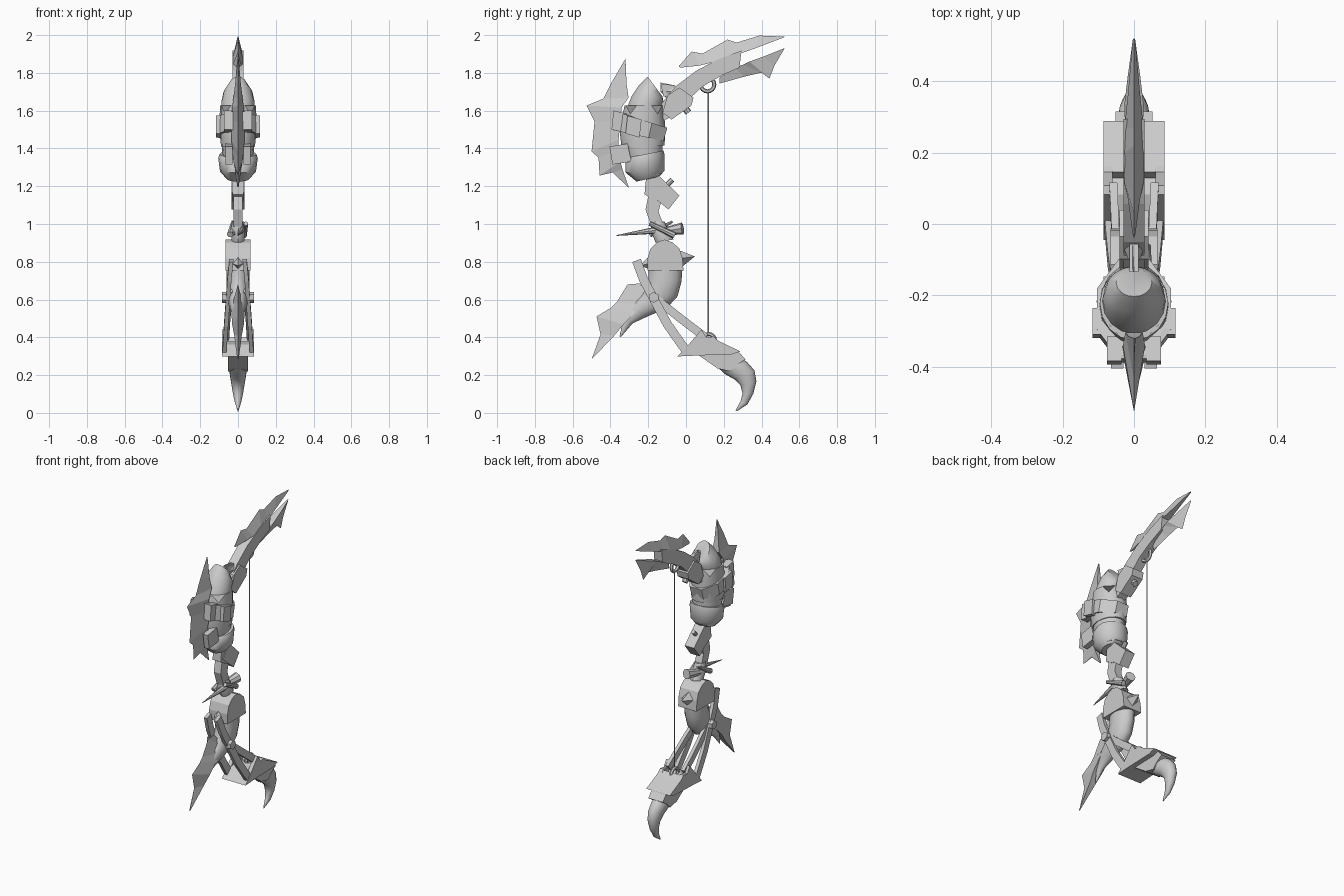
import bpy, bmesh, math
from mathutils import Vector

if "Cube" in bpy.data.objects:
    bpy.data.objects.remove(bpy.data.objects["Cube"])

S = 189.0  # drafting units per scene unit
grey = bpy.data.materials.new("light_grey")
grey.diffuse_color = (0.6, 0.6, 0.6, 1)
grey.use_nodes = True
grey.node_tree.nodes["Principled BSDF"].inputs["Base Color"].default_value = grey.diffuse_color


def P(p, x=0.0):
    """Side-profile drafting point to scene position."""
    return Vector((x, (p[0] - 686.5) / S, (413.5 - p[1]) / S))


def finish(name, bm, smooth=False):
    bmesh.ops.remove_doubles(bm, verts=bm.verts, dist=0.0002)
    bmesh.ops.recalc_face_normals(bm, faces=bm.faces)
    me = bpy.data.meshes.new(name)
    bm.to_mesh(me)
    bm.free()
    me.materials.append(grey)
    ob = bpy.data.objects.new(name, me)
    bpy.context.collection.objects.link(ob)
    if smooth:
        bpy.context.view_layer.objects.active = ob
        ob.select_set(True)
        bpy.ops.object.shade_smooth_by_angle(angle=math.radians(40))
        ob.select_set(False)
    return ob


def prism(name, pts, x0, x1, mirror=False):
    """Side profile extruded across x, optionally on both sides."""
    bm = bmesh.new()
    for s in ((1, -1) if mirror else (1,)):
        a = [bm.verts.new(P(p, s * x0)) for p in pts]
        b = [bm.verts.new(P(p, s * x1)) for p in pts]
        bm.faces.new(a)
        bm.faces.new(b)
        for i in range(len(pts)):
            j = (i + 1) % len(pts)
            bm.faces.new((a[i], a[j], b[j], b[i]))
    return finish(name, bm)


def blade(name, edge, spine, h):
    """Sharp outer edge at x=0, thick spine opposite; equal point counts."""
    bm = bmesh.new()
    n = len(edge)
    w = [h * math.sin(math.pi * (0.04 + 0.92 * i / (n - 1))) for i in range(n)]
    e = [bm.verts.new(P(p)) for p in edge]
    l, r = [[bm.verts.new(P(p, s * w[i])) for i, p in enumerate(spine)] for s in (-1, 1)]
    for i in range(n - 1):
        bm.faces.new((e[i], e[i + 1], l[i + 1], l[i]))
        bm.faces.new((e[i + 1], e[i], r[i], r[i + 1]))
        bm.faces.new((l[i], l[i + 1], r[i + 1], r[i]))
    for i in (0, n - 1):
        bm.faces.new((e[i], l[i], r[i]))
    return finish(name, bm)


def loft(name, secs, n=16, smooth=True, zig=0.0, turn=0.0):
    """Skin over elliptical sections (front y,z, back y,z, half width x)."""
    bm = bmesh.new()
    rings = []
    for k, (ay, az, by, bz, rx) in enumerate(secs):
        a, b = P((ay, az)), P((by, bz))
        ring = []
        for i in range(n):
            t = 2 * math.pi * (i + turn) / n
            v = (a + b) / 2 + (a - b) / 2 * math.cos(t) + Vector((rx * math.sin(t), 0, 0))
            if zig and k == len(secs) - 1 and i % 4 == 2:
                v.z -= zig
            ring.append(bm.verts.new(v))
        rings.append(ring)
    for r, q in zip(rings, rings[1:]):
        for i in range(n):
            bm.faces.new((r[i], r[(i + 1) % n], q[(i + 1) % n], q[i]))
    bm.faces.new(rings[0])
    bm.faces.new(rings[-1])
    return finish(name, bm, smooth)


def rod(name, p, q, r0, r1, n=8, smooth=False):
    """Tapered rod between two scene positions."""
    bm = bmesh.new()
    d = q - p
    m = d.to_track_quat('Z', 'Y').to_matrix().to_4x4()
    m.translation = (p + q) / 2
    bmesh.ops.create_cone(bm, cap_ends=True, segments=n, radius1=r0, radius2=r1,
                          depth=d.length, matrix=m)
    return finish(name, bm, smooth)


def ring(name, c, R, r):
    """String eyelet lying in the side plane."""
    bm = bmesh.new()
    n, m = 16, 6
    v = [[bm.verts.new(P(c) + Vector((r * math.sin(b),
          (R + r * math.cos(b)) * math.cos(a), (R + r * math.cos(b)) * math.sin(a))))
          for b in [2 * math.pi * j / m for j in range(m)]]
         for a in [2 * math.pi * i / n for i in range(n)]]
    for i in range(n):
        for j in range(m):
            k, l = (i + 1) % n, (j + 1) % m
            bm.faces.new((v[i][j], v[k][j], v[k][l], v[i][l]))
    return finish(name, bm, True)


# Upper front fin
blade("front_fin",
      [(626, 59), (612, 83), (604, 99), (587, 106), (595, 122), (592, 152), (599, 158),
       (600, 176), (613, 173), (629, 188)],
      [(626, 60), (627, 84), (629, 98), (622, 108), (621, 122), (619, 140), (619, 150),
       (621, 162), (623, 170), (629, 187)], 0.035)

# Upper pod, its jagged sleeve, collar and strap
loft("pod", [(635, 180, 663, 174, 0.07), (625, 152, 663, 148, 0.085),
             (622, 130, 664, 130, 0.092), (626, 112, 661, 114, 0.09),
             (632, 97, 662, 107, 0.088), (640, 85, 664, 102, 0.078),
             (648, 77, 663, 97, 0.05)])
loft("jagged_sleeve", [(622, 148, 665, 146, 0.09), (620, 130, 666, 130, 0.098),
                       (625, 106, 664, 106, 0.096)], zig=0.045)
loft("pod_collar", [(637, 182, 660, 177, 0.06), (626, 173, 665, 171, 0.095),
                    (626, 162, 665, 155, 0.105), (629, 158, 664, 151, 0.098)])
loft("strap", [(613, 129, 664, 142, 0.09), (611, 130, 666, 142, 0.112),
               (613, 111, 670, 129, 0.112), (615, 111, 668, 129, 0.09)],
     n=8, smooth=False, turn=0.5)
prism("strap_end", [(614, 111), (627, 114), (625, 133), (612, 130)], 0.035, 0.075, True)
prism("strap_buckle", [(628, 116), (642, 120), (640, 138), (626, 134)], 0.09, 0.117, True)
prism("front_lug", [(610, 147), (628, 144), (632, 162), (613, 165)], 0.03, 0.065, True)

# Upper limb, back fins and fittings
prism("upper_limb", [(659, 124), (662, 104), (677, 86), (697, 71), (718, 60), (742, 51),
                     (740, 68), (722, 76), (703, 87), (688, 101), (672, 117)], -0.03, 0.03)
prism("limb_root_clamp", [(668, 96), (680, 88), (694, 98), (692, 106), (672, 120), (663, 113)],
      -0.04, 0.04)
blade("top_fin",
      [(679, 67), (692, 52), (703, 54), (728, 40), (737, 43), (760, 36), (785, 37)],
      [(681, 68), (700, 66), (708, 64), (724, 60), (738, 55), (755, 49), (784, 38)], 0.03)
blade("rear_fin",
      [(720, 84), (745, 77), (762, 73), (770, 79), (775, 66), (785, 49)],
      [(720, 78), (735, 68), (744, 65), (750, 62), (764, 57), (784, 49)], 0.028)
blade("limb_thorn", [(661, 83), (661, 92), (668, 100)], [(676, 86), (674, 92), (672, 98)], 0.03)
prism("limb_plate", [(661, 84), (676, 86), (672, 96), (664, 97)], -0.012, 0.012)
rod("limb_peg", P((682, 104)), P((689, 113)), 0.018, 0.018)
ring("upper_eyelet", (708, 85), 0.036, 0.011)
ring("lower_eyelet", (709, 341), 0.034, 0.011)
rod("bow_string", P((709, 92)), P((709, 337)), 0.004, 0.004, 6)

# Grip links
prism("grip_top_link", [(647, 174), (659, 178), (663, 190), (657, 202), (645, 195)], -0.03, 0.03)
prism("grip_block", [(659, 176), (680, 196), (669, 210), (648, 193)], -0.034, 0.034)
rod("grip_peg", P((665, 188)), P((673, 180)), 0.014, 0.014)
prism("grip_lower_link", [(650, 190), (662, 201), (659, 212), (664, 226), (652, 227), (646, 210)],
      -0.025, 0.025)

# Binding with crossed thorns
loft("grip_neck", [(653, 222, 665, 222, 0.032), (651, 231, 668, 229, 0.04),
                   (656, 243, 674, 240, 0.035)], n=10)
rod("front_thorn", P((662, 230), 0.02), P((617, 236)), 0.021, 0.002, smooth=True)
rod("back_thorn", P((652, 234), -0.03), P((683, 229), 0.01), 0.012, 0.032, smooth=True)
rod("cross_thorn_left", P((650, 235), -0.042), P((673, 222), -0.03), 0.017, 0.006)
rod("cross_thorn_right", P((650, 224), 0.042), P((675, 236), 0.03), 0.012, 0.017)

# Shoulder housing with side studs
prism("shoulder", [(648, 271), (648, 259), (651, 249), (657, 243), (665, 240), (673, 243),
                   (680, 249), (683, 259), (684, 271)], -0.066, 0.066)
rod("back_stud", P((682, 259)), P((695, 257)), 0.042, 0.001, 4)
rod("front_stud", P((650, 264)), P((641, 266)), 0.035, 0.001, 4)

# Curved tusk and lower fin
loft("tusk", [(649, 268, 683, 268, 0.06), (649, 280, 682, 282, 0.062),
              (645, 292, 678, 297, 0.058), (638, 300, 667, 309, 0.05),
              (630, 308, 648, 317, 0.036), (624, 319, 633, 324, 0.02),
              (620, 337, 621, 338, 0.002)])
blade("lower_fin",
      [(640, 284), (628, 285), (617, 303), (612, 308), (597, 317), (601, 335), (592, 360)],
      [(652, 297), (650, 300), (643, 305), (635, 314), (624, 325), (615, 336), (593, 359)], 0.035)

# Struts spreading from the shoulder to the lower bracket
def strut(name, path, half):
    bm = bmesh.new()
    for s in (-1, 1):
        rows = []
        for i, (y, z, x) in enumerate(path):
            a = P(path[max(i - 1, 0)][:2])
            b = P(path[min(i + 1, len(path) - 1)][:2])
            d = (b - a).normalized()
            nrm = Vector((0, -d.z, d.y)) * half
            rows.append([bm.verts.new(P((y, z), s * (x + o)) + nrm * k)
                         for o, k in ((-.011, -1), (.011, -1), (.011, 1), (-.011, 1))])
        for r, q in zip(rows, rows[1:]):
            for i in range(4):
                j = (i + 1) % 4
                bm.faces.new((r[i], r[j], q[j], q[i]))
        bm.faces.new(rows[0])
        bm.faces.new(rows[-1])
    finish(name, bm)


strut("long_struts", [(637, 261, .036), (644, 280, .046), (654, 299, .053),
                      (668, 325, .063), (687, 352, .072)], 0.024)
strut("short_struts", [(649, 290, .04), (662, 304, .045), (681, 319, .052), (706, 338, .058)], 0.022)
for s in (-1, 1):
    rod("pivot_bolt", P((654, 298), s * 0.03), P((654, 298), s * 0.085), 0.029, 0.029, 6)

# Lower bracket, collar and claw
prism("lower_bracket", [(678, 357), (690, 345), (702, 342), (711, 345), (714, 338), (720, 342),
                        (741, 352), (732, 355), (700, 356)], -0.085, 0.085)
prism("bracket_cheek", [(686, 349), (702, 330), (707, 338), (714, 337), (722, 345), (700, 352)],
      0.06, 0.085, True)
prism("claw_collar", [(698, 355), (738, 351), (746, 360), (737, 366), (731, 372), (718, 369)],
      -0.052, 0.052)
loft("claw", [(717, 367, 738, 356, 0.05), (726, 375, 748, 363, 0.048),
              (735, 380, 755, 371, 0.043), (741, 386, 757, 382, 0.036),
              (743, 394, 754, 394, 0.027), (741, 402, 748, 405, 0.016),
              (736, 411, 737, 412, 0.002)])
